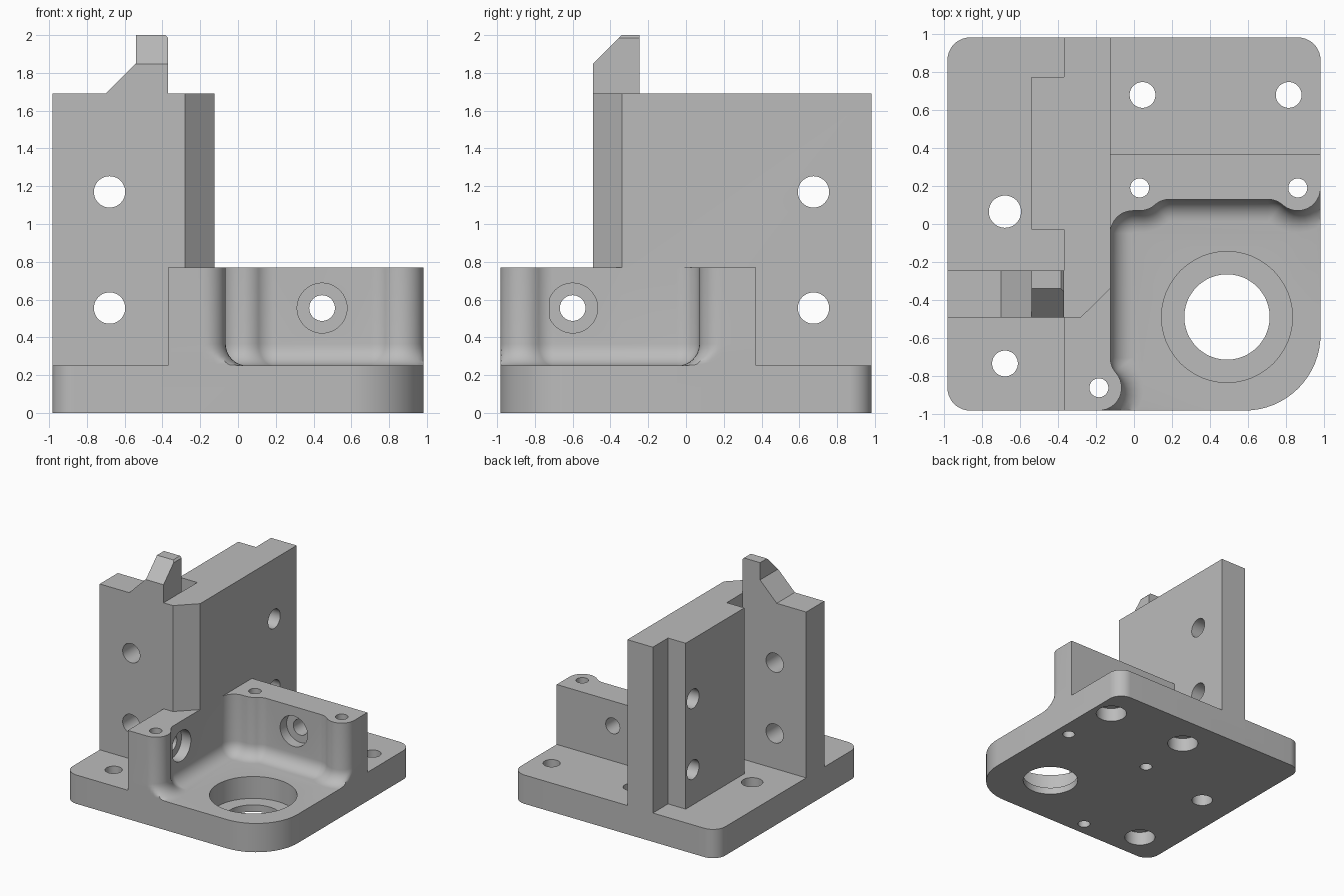
import bpy, bmesh
from math import sin, cos, pi, radians, hypot, atan2, degrees
from mathutils import Vector, Matrix

if "Cube" in bpy.data.objects:
    bpy.data.objects.remove(bpy.data.objects["Cube"])

HALF = 0.983                      # half width of the base plate
FLOOR, RIM, TOP = 0.25, 0.77, 1.69
R = 0.12                          # common corner and boss radius

grey = bpy.data.materials.new("machined_grey")
grey.use_nodes = True
colour = (0.5, 0.5, 0.5, 1)
grey.diffuse_color = colour
grey.node_tree.nodes["Principled BSDF"].inputs["Base Color"].default_value = colour


def make_object(name, bm):
    bmesh.ops.recalc_face_normals(bm, faces=bm.faces)
    mesh = bpy.data.meshes.new(name)
    bm.to_mesh(mesh)
    bm.free()
    mesh.materials.append(grey)
    obj = bpy.data.objects.new(name, mesh)
    bpy.context.collection.objects.link(obj)
    return obj


def loft(rings):
    """Closed solid through rings of equal point count."""
    bm = bmesh.new()
    rows = [[bm.verts.new(p) for p in ring] for ring in rings]
    n = len(rows[0])
    for a, b in zip(rows, rows[1:]):
        for i in range(n):
            j = (i + 1) % n
            bm.faces.new((a[i], a[j], b[j], b[i]))
    bm.faces.new(rows[0][::-1])
    bm.faces.new(rows[-1])
    return bm


def prism(points, low, high):
    return loft([[(x, y, z) for x, y in points] for z in (low, high)])


def arc(cx, cy, r, start, end, steps=12):
    angles = [radians(start + (end - start) * i / steps) for i in range(steps + 1)]
    return [(cx + r * cos(a), cy + r * sin(a)) for a in angles]


def combine(target, other, operation):
    mod = target.modifiers.new(other.name, "BOOLEAN")
    mod.operation, mod.object, mod.solver = operation, other, "EXACT"
    bpy.context.view_layer.objects.active = target
    bpy.ops.object.modifier_apply(modifier=mod.name)
    bpy.data.objects.remove(other)


def drill(target, axis, centre, r, low, high):
    """Round hole along an axis; centre gives the other two coordinates in order."""
    a, b = centre
    mid = (low + high) / 2
    place = {"x": (mid, a, b), "y": (a, mid, b), "z": (a, b, mid)}[axis]
    turn = {"x": Matrix.Rotation(pi / 2, 4, "Y"),
            "y": Matrix.Rotation(pi / 2, 4, "X"), "z": Matrix()}[axis]
    bm = bmesh.new()
    bmesh.ops.create_cone(bm, cap_ends=True, segments=48, radius1=r, radius2=r,
                          depth=high - low, matrix=Matrix.Translation(place) @ turn)
    combine(target, make_object("hole_cutter", bm), "DIFFERENCE")


# Base plate with three small corners and one large one
outline = []
for sx, sy, r, start in ((1, -1, 0.4, -90), (1, 1, R, 0), (-1, 1, R, 90), (-1, -1, R, 180)):
    outline += arc(sx * (HALF - r), sy * (HALF - r), r, start, start + 90, 16)
bracket = make_object("bracket", prism(outline, 0, FLOOR))

# Low pocket wall with screw bosses and a filleted foot
FACE_X, FACE_Y, BOSS_Y = -0.125, 0.13, 0.19
rise = 0.18                       # boss centre to blend centre, across the wall
run = (4 * R * R - rise * rise) ** 0.5
lean = degrees(atan2(run, rise))


def pocket_ring(d, z):
    big, small = R + d, R - d
    pts = [(-0.37, -HALF)]
    pts += arc(FACE_X - 0.06, R - HALF, big, -90, lean)
    pts += arc(FACE_X + R, R - HALF + run, small, 180 + lean, 180)
    pts += arc(FACE_X + R, BOSS_Y - 2 * R, small, 180, 90)
    pts += arc(0.03, BOSS_Y, big, -90, lean - 90)
    pts += arc(0.03 + run, FACE_Y - R, small, 90 + lean, 90)
    pts += arc(HALF - R - run, FACE_Y - R, small, 90, 90 - lean)
    pts += arc(HALF - R, BOSS_Y, big, 270 - lean, 360)
    pts += [(HALF, 0.37), (-0.2, 0.37), (-0.2, -0.4), (-0.37, -0.4)]
    return [(min(x, HALF), max(y, -HALF), z) for x, y in pts]


fillet = 0.115
rings = [pocket_ring(fillet, 0.15)]
for i in range(9):
    t = i / 8 * pi / 2
    rings.append(pocket_ring(fillet * (1 - sin(t)), FLOOR + fillet * (1 - cos(t))))
rings.append(pocket_ring(0, RIM))
combine(bracket, make_object("pocket_wall", loft(rings)), "UNION")

# Tall upright: side wall, thick pad and front plate in one profile
upright = [(-HALF, -0.493), (-0.28, -0.493), (FACE_X, -0.34), (FACE_X, HALF),
           (-0.37, HALF), (-0.37, 0.775), (-0.54, 0.775), (-0.54, -0.03),
           (-0.37, -0.03), (-0.37, -0.245), (-HALF, -0.245)]
combine(bracket, make_object("upright", prism(upright, 0.15, TOP)), "UNION")

# Pointed tab on top of the front plate, front edge chamfered
tab = [(-0.79, 1.6), (-0.54, 1.85), (-0.54, 2), (-0.385, 2), (-0.37, 1.985), (-0.37, 1.6)]
bm = loft([[(x, y, z) for x, z in tab] for y in (-0.493, -0.245)])
cut = bmesh.ops.bisect_plane(bm, geom=bm.verts[:] + bm.edges[:] + bm.faces[:],
                             plane_co=(0, -0.34, 2), plane_no=(0, -1, 1), clear_outer=True)
bmesh.ops.holes_fill(bm, edges=[e for e in bm.edges if e.is_boundary])
combine(bracket, make_object("tab", bm), "UNION")

# Counterbored mounting holes and dowel hole through the base
for centre in ((-0.68, -0.735), (0.045, 0.68), (0.815, 0.68)):
    drill(bracket, "z", centre, 0.068, -0.1, 0.4)
    drill(bracket, "z", centre, 0.125, -0.1, 0.12)
drill(bracket, "z", (-0.68, 0.065), 0.085, -0.1, 0.4)

# Screw holes down through the bosses
for centre in ((0.03, BOSS_Y), (HALF - R, BOSS_Y), (FACE_X - 0.06, R - HALF)):
    drill(bracket, "z", centre, 0.05, -0.1, 0.9)

# Large stepped bore in the pocket floor
drill(bracket, "z", (0.49, -0.49), 0.225, -0.1, 0.4)
drill(bracket, "z", (0.49, -0.49), 0.345, 0.06, 0.4)

# Paired holes in the upright
for z in (0.555, 1.17):
    drill(bracket, "y", (-0.68, z), 0.083, -0.6, -0.15)
    drill(bracket, "x", (0.675, z), 0.083, -0.7, 0)

# Counterbored holes in the pocket walls
drill(bracket, "y", (0.445, 0.555), 0.068, 0, 0.5)
drill(bracket, "y", (0.445, 0.555), 0.132, 0.05, 0.22)
drill(bracket, "x", (-0.6, 0.555), 0.068, -0.5, 0)
drill(bracket, "x", (-0.6, 0.555), 0.132, -0.215, FACE_X + 0.001)

bpy.ops.object.select_all(action="DESELECT")
bracket.select_set(True)
bpy.context.view_layer.objects.active = bracket
bpy.ops.object.shade_smooth_by_angle(angle=radians(30))
